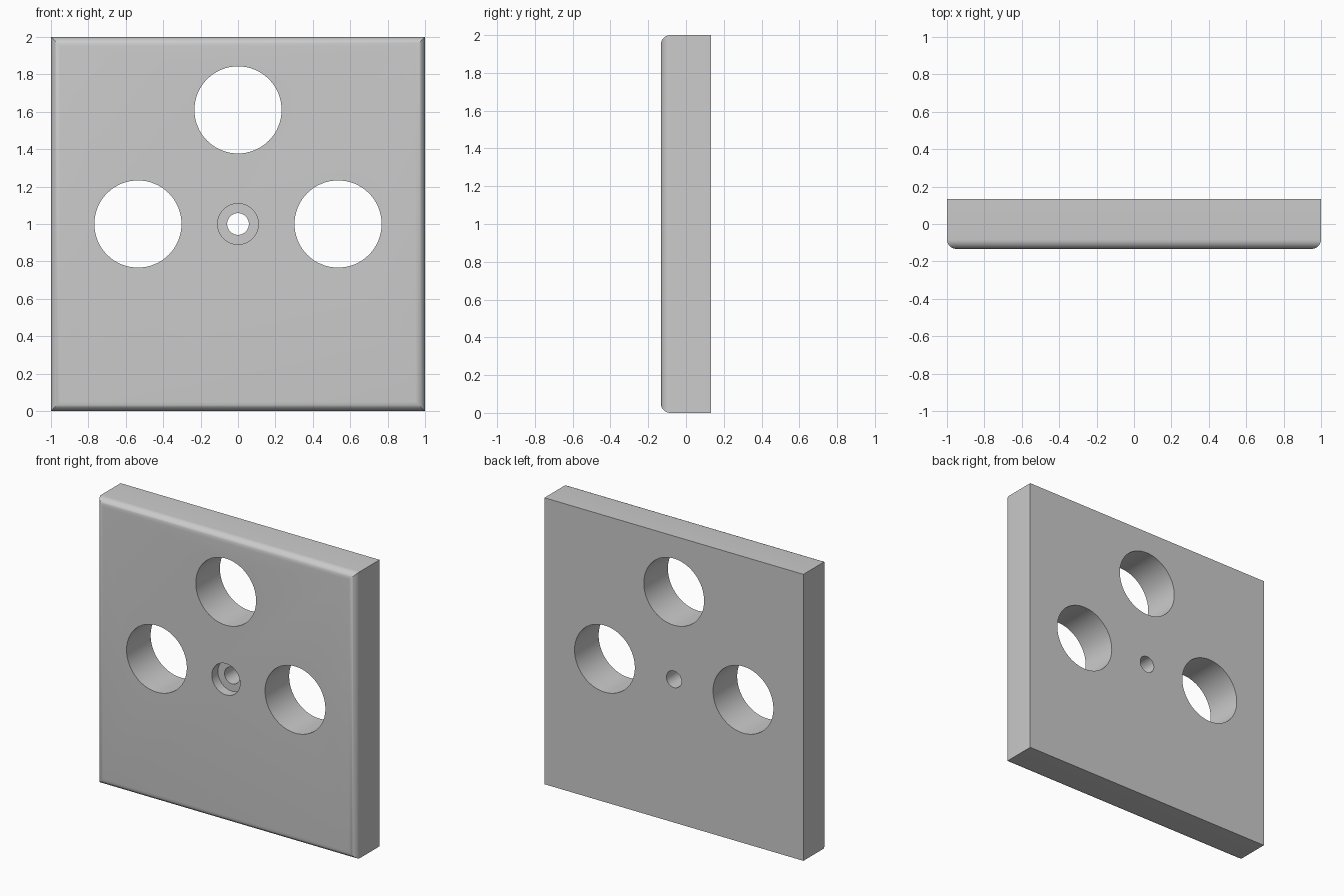
import bpy, bmesh, math

if "Cube" in bpy.data.objects:
    bpy.data.objects.remove(bpy.data.objects["Cube"])

HALF_T = 0.133     # half plate thickness
ROUND = 0.05       # front edge radius

# Plate with only the four front edges rounded
bm = bmesh.new()
bmesh.ops.create_cube(bm, size=1)
for v in bm.verts:
    v.co = (v.co.x * 2, v.co.y * 2 * HALF_T, v.co.z * 2 + 1)
front = [e for e in bm.edges if all(v.co.y < 0 for v in e.verts)]
bmesh.ops.bevel(bm, geom=front, offset=ROUND, offset_type='OFFSET',
                segments=8, profile=0.5, affect='EDGES')
mesh = bpy.data.meshes.new("cover_plate")
bm.to_mesh(mesh)
bm.free()
plate = bpy.data.objects.new("cover_plate", mesh)
bpy.context.collection.objects.link(plate)


def drill(name, x, z, radius, y0, y1):
    """Cut a round hole along y between y0 and y1."""
    bpy.ops.mesh.primitive_cylinder_add(
        vertices=64, radius=radius, depth=y1 - y0,
        location=(x, (y0 + y1) / 2, z), rotation=(math.pi / 2, 0, 0))
    cutter = bpy.context.object
    cutter.name = name
    bpy.context.view_layer.objects.active = plate
    mod = plate.modifiers.new(name, 'BOOLEAN')
    mod.operation = 'DIFFERENCE'
    mod.solver = 'EXACT'
    mod.object = cutter
    bpy.ops.object.modifier_apply(modifier=name)
    bpy.data.objects.remove(cutter, do_unlink=True)


# Three socket openings
for x, z in ((0, 1.61), (-0.535, 1.0), (0.535, 1.0)):
    drill("socket_opening", x, z, 0.233, -0.3, 0.3)

# Central screw hole with counterbore at the front
drill("screw_hole", 0, 1.0, 0.058, -0.3, 0.3)
drill("screw_counterbore", 0, 1.0, 0.109, -0.3, -HALF_T + 0.067)

# Smooth shading with sharp rims
bpy.ops.object.select_all(action='DESELECT')
plate.select_set(True)
bpy.context.view_layer.objects.active = plate
bpy.ops.object.shade_smooth_by_angle(angle=math.radians(30))
